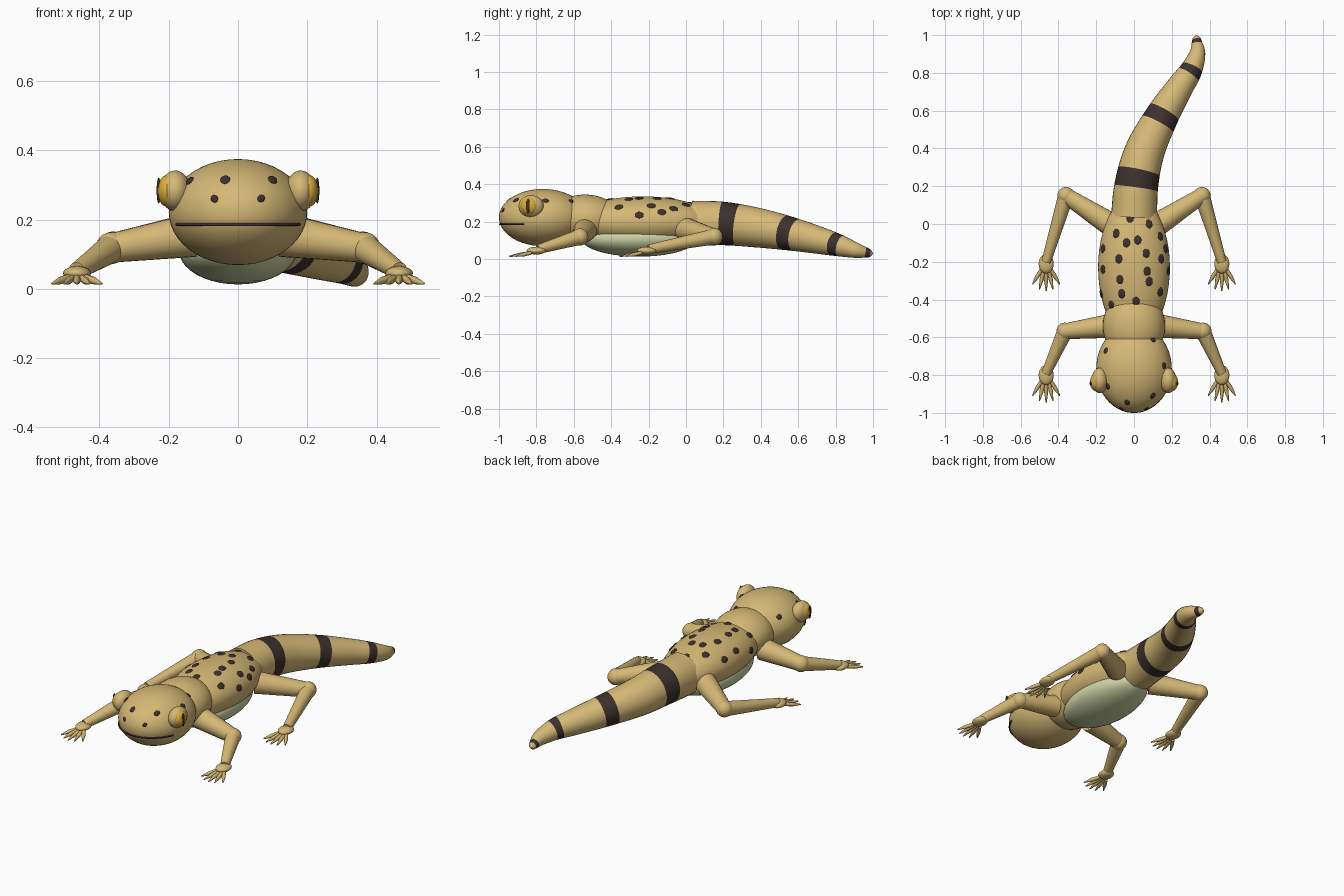
import bpy, bmesh, math
from mathutils import Vector, Matrix

cube = bpy.data.objects.get("Cube")
if cube:
    bpy.data.objects.remove(cube, do_unlink=True)


def material(name, rgb):
    mat = bpy.data.materials.new(name)
    mat.use_nodes = True
    mat.diffuse_color = (*rgb, 1)
    bsdf = next(n for n in mat.node_tree.nodes if n.type == "BSDF_PRINCIPLED")
    bsdf.inputs["Base Color"].default_value = (*rgb, 1)
    bsdf.inputs["Roughness"].default_value = 0.7
    return mat


TAN = material("tan_skin", (0.67, 0.48, 0.18))
DARK = material("dark_brown", (0.045, 0.03, 0.027))
PALE = material("pale_belly", (0.62, 0.66, 0.38))
GOLD = material("gold_iris", (0.72, 0.42, 0.04))


def finish(name, bm, *mats):
    bmesh.ops.recalc_face_normals(bm, faces=bm.faces)
    for face in bm.faces:
        face.smooth = True
    mesh = bpy.data.meshes.new(name)
    bm.to_mesh(mesh)
    bm.free()
    mesh.set_sharp_from_angle(angle=math.radians(50))
    for mat in mats:
        mesh.materials.append(mat)
    obj = bpy.data.objects.new(name, mesh)
    bpy.context.scene.collection.objects.link(obj)
    return obj


def ellipsoid(name, center, radii, mat, axes=None, detail=32):
    bm = bmesh.new()
    place = Matrix.Translation(center) @ (axes or Matrix()) @ Matrix.Diagonal((*radii, 1))
    bmesh.ops.create_uvsphere(bm, u_segments=detail, v_segments=detail // 2,
                              radius=1, matrix=place)
    return finish(name, bm, mat)


def smooth_path(keys, steps):
    """Catmull-Rom samples through keys of (x, y, z, radius)."""
    pts = [Vector(k) for k in keys]
    pts = [2 * pts[0] - pts[1]] + pts + [2 * pts[-1] - pts[-2]]
    out = []
    for a, b, c, d in zip(pts, pts[1:], pts[2:], pts[3:]):
        for i in range(steps):
            t = i / steps
            out.append(b + ((c - a) * t + (2*a - 5*b + 4*c - d) * t**2
                            + (3*b - a - 3*c + d) * t**3) / 2)
    return out + [pts[-2]]


def tube(name, path, mats, sides=20, bands=()):
    """Round tube along (x, y, z, radius); rings inside bands of y use the second material."""
    bm = bmesh.new()
    rings = []
    centers = [Vector(p[:3]) for p in path]
    for i, p in enumerate(path):
        along = (centers[min(i + 1, len(path) - 1)] - centers[max(i - 1, 0)]).normalized()
        side = along.cross(Vector((0, 0, 1))).normalized()
        up = side.cross(along)
        angles = [math.tau * k / sides for k in range(sides)]
        rings.append([bm.verts.new(centers[i] + p[3] * (side * math.cos(a) + up * math.sin(a)))
                      for a in angles])
    for i, (r, q) in enumerate(zip(rings, rings[1:])):
        y = (path[i][1] + path[i + 1][1]) / 2
        for k in range(sides):
            n = (k + 1) % sides
            face = bm.faces.new((r[k], r[n], q[n], q[k]))
            face.material_index = int(any(lo < y < hi for lo, hi in bands))
    bm.faces.new(rings[0])
    bm.faces.new(rings[-1])
    return finish(name, bm, *mats)


# Head, neck, torso and belly
HEAD = (Vector((0, -0.765, 0.222)), Vector((0.2, 0.235, 0.153)))
BODY = (Vector((0, -0.23, 0.2)), Vector((0.19, 0.38, 0.135)))
ellipsoid("head", *HEAD, TAN, detail=48)
ellipsoid("neck", (0, -0.54, 0.215), (0.165, 0.19, 0.13), TAN, detail=40)
ellipsoid("torso", *BODY, TAN, detail=48)
ellipsoid("belly", (0, -0.25, 0.11), (0.17, 0.31, 0.097), PALE, detail=40)

# Banded curving tail
tail = [(0, 0.035, 0.19, 0.122), (0.012, 0.2, 0.19, 0.116), (0.055, 0.38, 0.168, 0.106),
        (0.142, 0.56, 0.135, 0.09), (0.24, 0.72, 0.098, 0.072), (0.3, 0.81, 0.075, 0.06),
        (0.335, 0.9, 0.049, 0.043), (0.333, 0.96, 0.035, 0.028), (0.33, 0.985, 0.031, 0.02),
        (0.328, 0.998, 0.03, 0.005)]
tube("tail", smooth_path(tail, 16), (TAN, DARK), sides=32,
     bands=((0.19, 0.277), (0.53, 0.587), (0.79, 0.828), (0.957, 0.982)))

# Mouth line wrapped around the snout
mouth = []
for i in range(33):
    a = math.radians(-64 + 4 * i)
    mouth.append((0.197 * math.sin(a), HEAD[0].y - 0.231 * math.cos(a), 0.186, 0.0045))
tube("mouth", mouth, (DARK,), sides=8)


# Dark spots lying flush on an ellipsoid's upper surface
def spots(label, shape, places, size):
    center, radii = shape
    for i, (x, y) in enumerate(places):
        u, v = x / radii.x, (y - center.y) / radii.y
        w = math.sqrt(max(0.0, 1 - u * u - v * v))
        normal = Vector((u / radii.x, v / radii.y, w / radii.z)).normalized()
        across = Vector((0, 1, 0)).cross(normal).normalized()
        axes = Matrix((across, normal.cross(across), normal)).transposed().to_4x4()
        ellipsoid(f"{label}_spot_{i + 1}", (x, y, center.z + w * radii.z),
                  (size * 0.8, size, 0.005), DARK, axes, detail=16)


spots("head", HEAD, [(-0.037, -0.946), (0.1, -0.91), (-0.15, -0.67), (0.1, -0.61),
                     (0.16, -0.75), (-0.14, -0.86)], 0.018)
spots("snout", HEAD, [(-0.068, -0.978), (0.067, -0.978)], 0.013)
spots("back", BODY, [(-0.095, -0.05), (-0.02, 0.03), (0.08, 0), (-0.04, -0.1), (0.02, -0.085),
                     (-0.08, -0.185), (0.065, -0.155), (0.14, -0.065), (0.168, -0.13),
                     (-0.165, -0.13), (-0.165, -0.24), (-0.075, -0.295), (0.07, -0.25),
                     (0.145, -0.185), (0.183, -0.25), (0.08, -0.305), (0.14, -0.36),
                     (-0.065, -0.37), (-0.12, -0.43), (0.01, -0.41), (-0.174, -0.37),
                     (0.135, -0.485)], 0.024)

# Limb keys: root, middle joint, ankle
LIMBS = {
    "front": ((0.13, -0.54, 0.155), (0.365, -0.568, 0.118), (0.465, -0.79, 0.052)),
    "hind": ((0.12, -0.005, 0.16), (0.36, 0.15, 0.12), (0.465, -0.2, 0.052)),
}

for side, s in (("left", 1), ("right", -1)):
    def at(x, y, z):
        return Vector((s * x, y, z))

    # Bulging eyes with slit pupils
    ellipsoid(f"{side}_eyelid", at(0.181, -0.828, 0.283), (0.044, 0.067, 0.059), TAN)
    ellipsoid(f"{side}_iris", at(0.203, -0.838, 0.283), (0.03, 0.046, 0.046), GOLD)
    ellipsoid(f"{side}_pupil", at(0.229, -0.845, 0.284), (0.006, 0.011, 0.038), DARK, detail=16)

    # Legs, feet and splayed toes
    for end, (root, joint, ankle) in LIMBS.items():
        tag = f"{side}_{end}"
        tube(f"{tag}_upper_leg", [(*at(*root), 0.063), (*at(*joint), 0.042)], (TAN,), sides=24)
        ellipsoid(f"{tag}_joint", at(*joint), (0.046,) * 3, TAN, detail=24)
        tube(f"{tag}_lower_leg", [(*at(*joint), 0.042), (*at(*ankle), 0.025)], (TAN,), sides=24)
        foot = at(*ankle) + Vector((0, -0.01, -0.007))
        ellipsoid(f"{tag}_foot", foot, (0.04, 0.052, 0.021), TAN, detail=24)
        for i in range(-2, 3):
            reach = 0.145 - 0.009 * i * i
            base = foot + Vector((0.012 * i, -0.03, -0.012))
            tip = foot + Vector((0.036 * i, -reach, -0.03))
            middle = base.lerp(tip, 0.5)
            tube(f"{tag}_toe_{i + 3}", [(*base, 0.01), (*middle, 0.011), (*tip, 0.003)],
                 (TAN,), sides=10)
